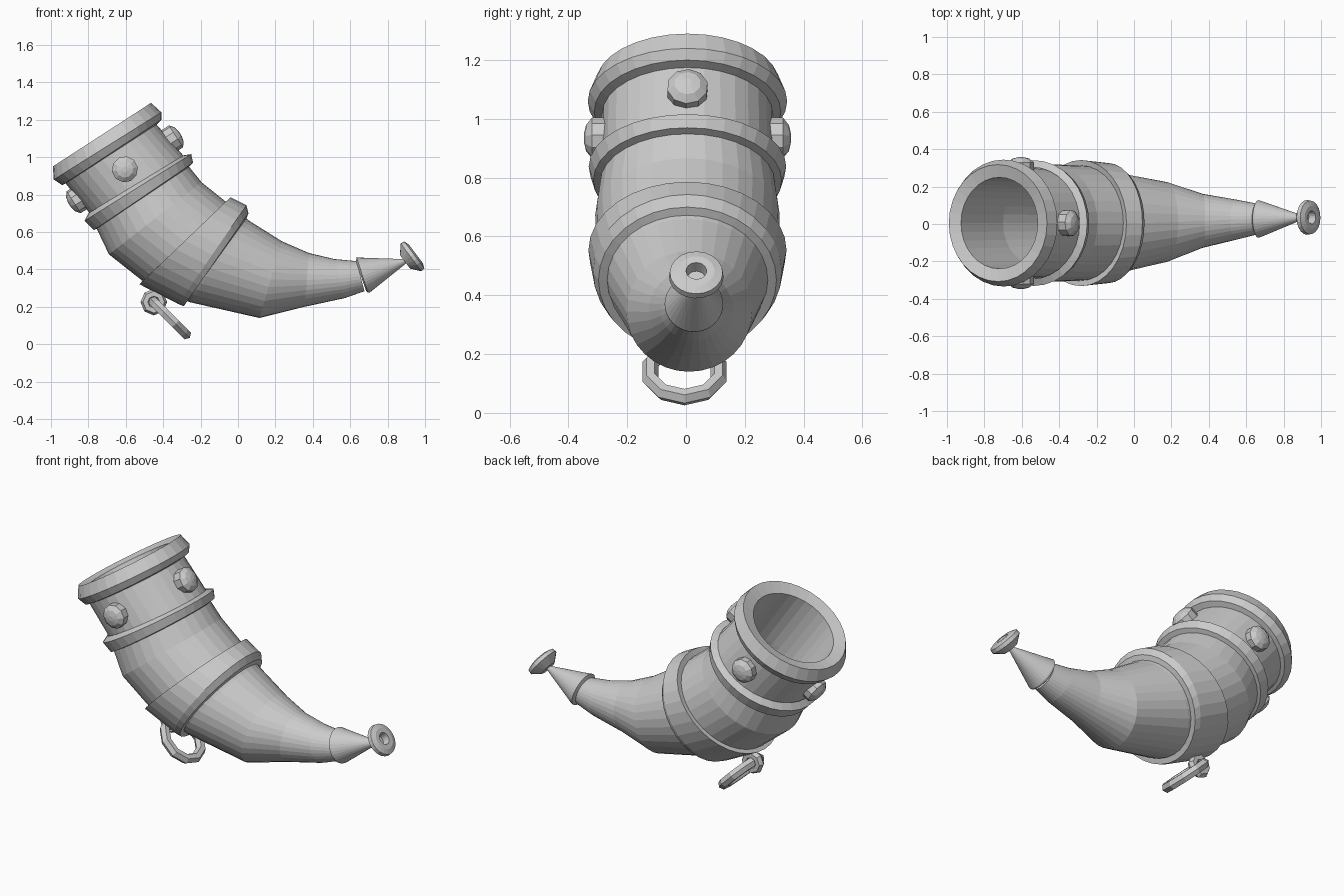
import bpy
import math
from mathutils import Vector

cube = bpy.data.objects.get("Cube")
if cube:
    bpy.data.objects.remove(cube, do_unlink=True)

# One plain colour for the whole model
grey = bpy.data.materials.new("plain_grey")
grey.use_nodes = True
colour = (0.6, 0.6, 0.6, 1)
grey.diffuse_color = colour
grey.node_tree.nodes["Principled BSDF"].inputs["Base Color"].default_value = colour


def skin(name, frames, sides, cap_start=False, cap_end=False):
    """Join circular sections, each given as centre and two radius vectors."""
    verts, faces = [], []
    for centre, u, v in frames:
        for i in range(sides):
            angle = math.tau * i / sides
            verts.append(centre + u * math.cos(angle) + v * math.sin(angle))
    for row in range(len(frames) - 1):
        a, b = row * sides, (row + 1) * sides
        for i in range(sides):
            j = (i + 1) % sides
            faces.append((a + i, b + i, b + j, a + j))
    if cap_start:
        faces.append(tuple(range(sides)))
    if cap_end:
        faces.append(tuple(reversed(range(len(verts) - sides, len(verts)))))
    mesh = bpy.data.meshes.new(name)
    mesh.from_pydata(verts, [], faces)
    mesh.materials.append(grey)
    obj = bpy.data.objects.new(name, mesh)
    bpy.context.collection.objects.link(obj)
    return obj


def bent_tube(name, spans, sides=32, **caps):
    """Each span is the upper and the lower point of a section in side profile."""
    frames = []
    for top_x, top_z, low_x, low_z in spans:
        x, z = (top_x + low_x) / 2, (top_z + low_z) / 2
        u = Vector((top_x - x, 0, top_z - z))
        sway = 0.005 + 0.033 * max(x, 0)
        frames.append((Vector((x, sway, z)), u, Vector((0, u.length, 0))))
    return skin(name, frames, sides, **caps)


def lathe(name, centre, axis, profile, sides, **caps):
    """Turn (height, radius) points about an axis."""
    axis = Vector(axis).normalized()
    side = axis.orthogonal().normalized()
    frames = [(Vector(centre) + axis * h, side * r, side.cross(axis) * r) for h, r in profile]
    return skin(name, frames, sides, **caps)


def link(name, centre, turn, major, minor, segments):
    bpy.ops.mesh.primitive_torus_add(location=centre, rotation=turn, major_radius=major,
                                     minor_radius=minor, major_segments=segments, minor_segments=6)
    obj = bpy.context.object
    obj.name = name
    obj.data.materials.append(grey)


# Hollow mouth with its thick bevelled rim
bent_tube("mouth_rim", [
    (-0.10, 0.70, -0.42, 0.40),
    (-0.31, 0.93, -0.70, 0.67),
    (-0.515, 1.235, -0.925, 0.97),
    (-0.465, 1.29, -0.99, 0.95),
    (-0.41, 1.24, -0.985, 0.88),
    (-0.41, 1.20, -0.94, 0.85),
    (-0.45, 1.16, -0.92, 0.86),
], cap_start=True)

# Curved, tapering body
bent_tube("horn_body", [
    (-0.44, 1.18, -0.93, 0.87),
    (-0.285, 1.0, -0.785, 0.69),
    (-0.26, 0.947, -0.757, 0.62),
    (-0.195, 0.866, -0.69, 0.48),
    (-0.05, 0.75, -0.50, 0.33),
    (0.06, 0.66, -0.26, 0.225),
    (0.235, 0.55, 0.115, 0.14),
    (0.38, 0.487, 0.356, 0.20),
    (0.516, 0.455, 0.57, 0.246),
    (0.634, 0.444, 0.676, 0.283),
], cap_end=True)

# Raised bands
bent_tube("upper_band", [
    (-0.29, 1.01, -0.80, 0.70),
    (-0.25, 1.016, -0.82, 0.66),
    (-0.24, 0.97, -0.77, 0.61),
    (-0.27, 0.94, -0.75, 0.62),
])
bent_tube("middle_band", [
    (-0.06, 0.75, -0.50, 0.35),
    (-0.04, 0.786, -0.527, 0.32),
    (0.045, 0.743, -0.32, 0.215),
    (0.056, 0.70, -0.29, 0.203),
    (0.04, 0.66, -0.27, 0.24),
])

# Pointed end piece and its mouthpiece
bent_tube("tip_cone", [
    (0.63, 0.44, 0.685, 0.285),
    (0.634, 0.465, 0.695, 0.275),
    (0.645, 0.463, 0.705, 0.277),
    (0.88, 0.455, 0.90, 0.433),
], cap_start=True, cap_end=True)
lathe("mouthpiece", (0.933, 0.035, 0.47), (0.8, 0, 0.6), [
    (-0.05, 0.045), (-0.01, 0.093), (0.012, 0.09), (0.022, 0.062), (0.022, 0.035), (-0.02, 0.03),
], 20, cap_start=True, cap_end=True)

# Four domed studs around the neck
neck = Vector((-0.605, 0.005, 0.935))
across = Vector((0.84, 0, 0.54))
for place, out in (("right", across), ("left", -across), ("front", Vector((0, -1, 0))), ("back", Vector((0, 1, 0)))):
    lathe(place + "_stud", neck, out, [(0.27, 0.07), (0.325, 0.07), (0.345, 0.045), (0.352, 0.015)],
          10, cap_start=True, cap_end=True)

# Hanging ring and the small eye that holds it
link("hanging_ring", (-0.365, -0.005, 0.14), (0, math.radians(45), 0), 0.122, 0.029, 10)
link("ring_eye", (-0.45, 0.005, 0.225), (math.radians(90), 0, 0), 0.045, 0.026, 8)
